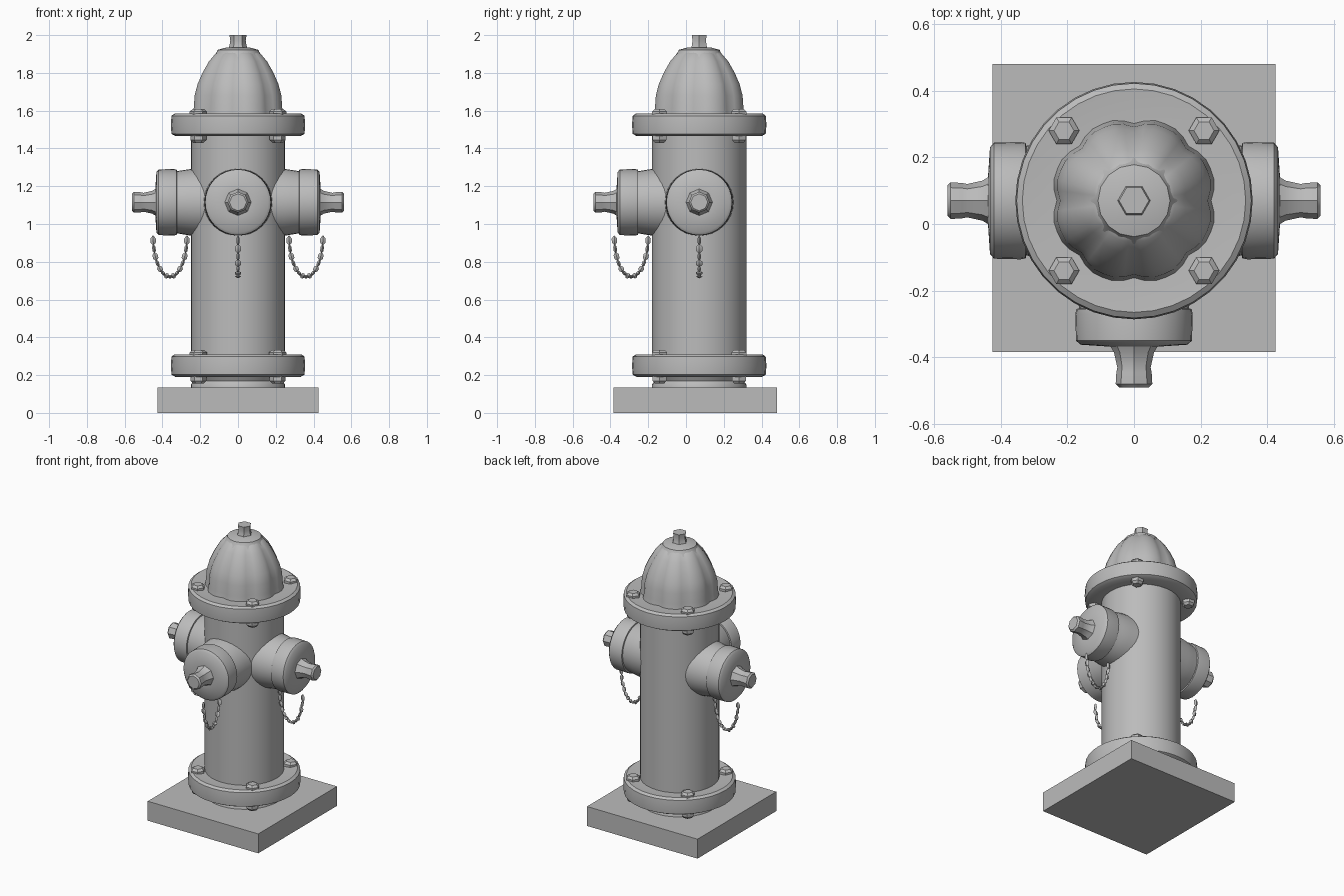
import bpy, math
from math import cos, sin, pi
from mathutils import Matrix, Vector

cube = bpy.data.objects.get("Cube")
if cube:
    bpy.data.objects.remove(cube)

AXIS_Y = 0.07

grey = bpy.data.materials.new("plain_grey")
grey.use_nodes = True
grey.diffuse_color = (0.5, 0.5, 0.5, 1)
bsdf = grey.node_tree.nodes["Principled BSDF"]
bsdf.inputs["Base Color"].default_value = (0.5, 0.5, 0.5, 1)
bsdf.inputs["Roughness"].default_value = 0.8


def add_mesh(name, verts, faces, matrix, angle=40):
    mesh = bpy.data.meshes.new(name)
    mesh.from_pydata(verts, [], faces)
    mesh.transform(matrix)
    mesh.materials.append(grey)
    obj = bpy.data.objects.new(name, mesh)
    bpy.context.collection.objects.link(obj)
    bpy.ops.object.select_all(action="DESELECT")
    obj.select_set(True)
    bpy.context.view_layer.objects.active = obj
    bpy.ops.object.shade_smooth_by_angle(angle=math.radians(angle))
    return obj


def lathe(name, profile, matrix, sides=32, lobes=0, depth=0.0, angle=40):
    """Spin (radius, height) pairs about local z, with optional shallow flutes."""
    verts, faces = [], []
    for r, z in profile:
        for i in range(sides):
            a = 2 * pi * i / sides
            rr = r * (1 - depth * (0.5 + 0.5 * cos(lobes * a)) ** 3)
            verts.append((rr * cos(a), rr * sin(a), z))
    for k in range(len(profile) - 1):
        for i in range(sides):
            j = (i + 1) % sides
            a, b = k * sides, (k + 1) * sides
            faces.append((a + i, a + j, b + j, b + i))
    faces.append(tuple(reversed(range(sides))))
    top = (len(profile) - 1) * sides
    faces.append(tuple(range(top, top + sides)))
    return add_mesh(name, verts, faces, matrix, angle)


upright = Matrix.Translation((0, AXIS_Y, 0))

# Square plinth
bpy.ops.mesh.primitive_cube_add(size=1, location=(0, 0.048, 0.0675))
plinth = bpy.context.object
plinth.name = "plinth"
plinth.scale = (0.85, 0.865, 0.135)
plinth.data.materials.append(grey)

# Barrel and flanges
lathe("foot_collar", [(0.25, 0.12), (0.25, 0.15), (0.235, 0.17), (0.26, 0.21)], upright)
lathe("barrel", [(0.25, 0.2), (0.25, 1.5)], upright)


def flange(name, z):
    lathe(name, [(0.25, z), (0.33, z), (0.352, z + 0.012), (0.356, z + 0.06),
                 (0.352, z + 0.108), (0.335, z + 0.12), (0.25, z + 0.112)], upright, 36)


flange("lower_flange", 0.19)
flange("upper_flange", 1.465)

# Fluted bonnet, cap and operating nut
lathe("bonnet", [(0.25, 1.57), (0.243, 1.61), (0.238, 1.68), (0.222, 1.74), (0.195, 1.8),
                 (0.16, 1.86), (0.125, 1.9), (0.1, 1.915)], upright, 48, 8, 0.07)
lathe("bonnet_cap", [(0.13, 1.885), (0.112, 1.912), (0.108, 1.922), (0.06, 1.935)], upright, 16)
lathe("operating_nut", [(0.055, 1.92), (0.045, 1.945), (0.041, 1.97), (0.045, 2.0)],
      upright, 6, angle=30)

# Bolts through each flange
for level, z in (("lower", 0.19), ("upper", 1.465)):
    for k in range(4):
        a = pi / 4 + k * pi / 2
        for side, h, s in (("head", z + 0.11, 1), ("nut", z + 0.01, -1)):
            place = Matrix.Translation((0.297 * cos(a), AXIS_Y + 0.297 * sin(a), h))
            lathe(f"{level}_bolt_{side}_{k + 1}",
                  [(0.046, 0), (0.046, 0.02), (0.03, 0.034)] if s > 0 else
                  [(0.028, -0.045), (0.042, -0.03), (0.042, 0)], place, 6, angle=30)

# Three outlets, each with a cap, nut and hanging chain
for name, yaw in (("front", -pi / 2), ("left", 0), ("right", pi)):
    spin = Matrix.Translation((0, AXIS_Y, 1.115)) @ Matrix.Rotation(yaw, 4, "Z")
    outward = spin @ Matrix.Rotation(pi / 2, 4, "Y")
    lathe(name + "_outlet_neck", [(0.185, 0.1), (0.178, 0.24), (0.17, 0.29), (0.16, 0.35)], outward)
    lathe(name + "_outlet_cap", [(0.15, 0.32), (0.173, 0.325), (0.176, 0.34), (0.174, 0.42),
                                 (0.16, 0.432), (0.07, 0.438)], outward)
    lathe(name + "_outlet_nut", [(0.075, 0.43), (0.06, 0.455), (0.05, 0.5), (0.053, 0.515),
                                 (0.055, 0.55), (0.045, 0.56)], outward, 8, angle=35)

    # Chain of alternating flat links on a half ellipse
    verts, faces = [], []
    links = 15
    path = [Vector((0.36 - 0.09 * cos(pi * i / links), 0, -0.18 - 0.215 * sin(pi * i / links)))
            for i in range(links + 1)]
    for i in range(links):
        p, q = path[i], path[i + 1]
        along = (q - p).normalized()
        across = Vector((0, 1, 0))
        normal = along.cross(across)
        wide, thin = (0.017, 0.009) if i % 2 else (0.009, 0.014)
        start = len(verts)
        verts.append(p - along * 0.005)
        for t in (0.25, 0.75):
            mid = p.lerp(q, t)
            verts += [mid + across * wide, mid + normal * thin,
                      mid - across * wide, mid - normal * thin]
        verts.append(q + along * 0.005)
        for k in range(4):
            n = (k + 1) % 4
            a, b = start + 1, start + 5
            faces += [(start, a + n, a + k), (a + k, a + n, b + n, b + k),
                      (b + k, b + n, start + 9)]
    add_mesh(name + "_chain", verts, faces, spin, 30)
